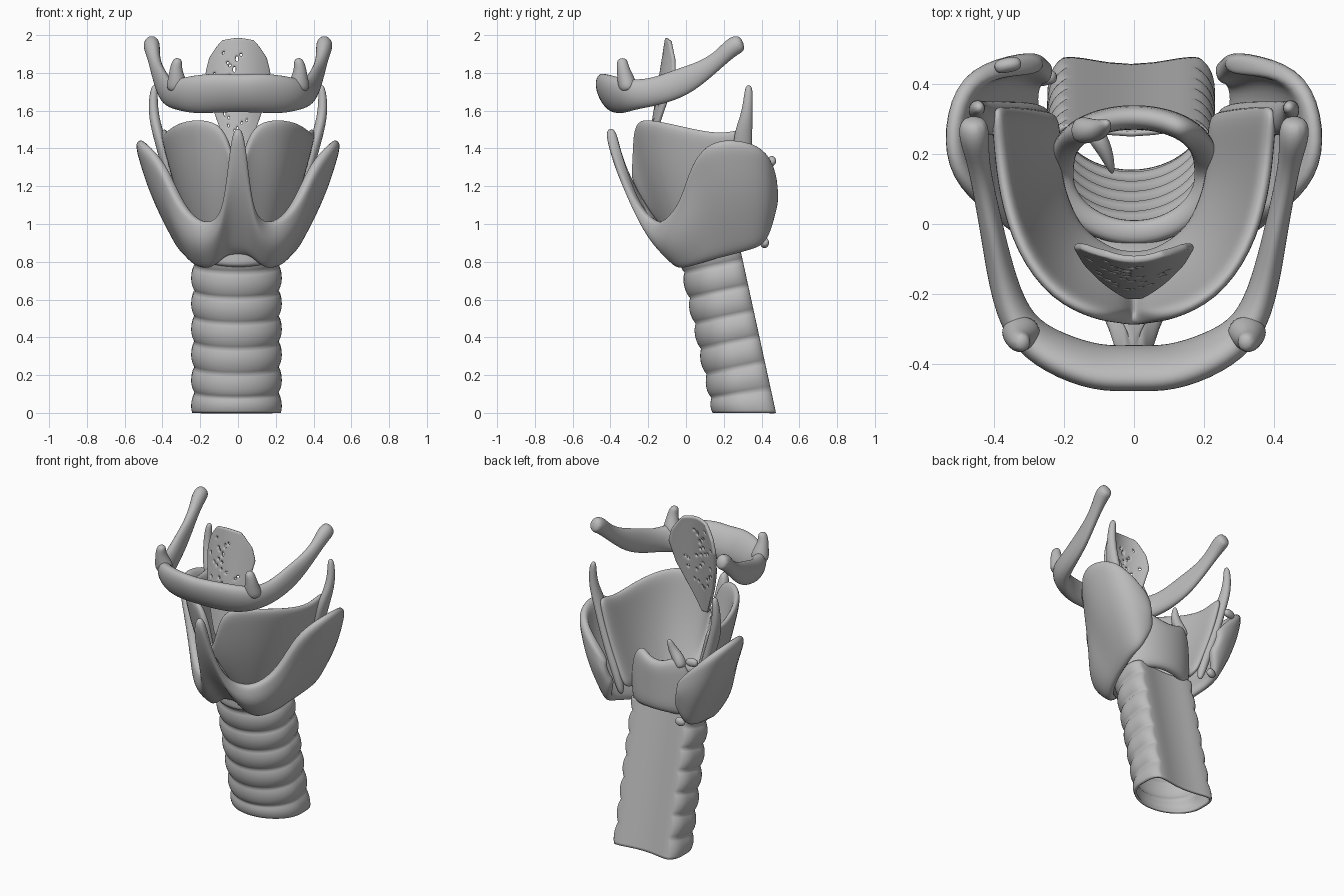
import bpy, bmesh, math, random
from mathutils import Vector

random.seed(4)
if "Cube" in bpy.data.objects:
    bpy.data.objects.remove(bpy.data.objects["Cube"])

GREY = (0.5, 0.5, 0.5, 1)
grey = bpy.data.materials.new("cartilage_grey")
grey.use_nodes = True
grey.diffuse_color = GREY
grey.node_tree.nodes["Principled BSDF"].inputs["Base Color"].default_value = GREY


def finish(name, bm, thick=0, offset=-1, levels=2):
    """Turn a bmesh into a smooth object, with optional wall thickness."""
    mesh = bpy.data.meshes.new(name)
    bm.to_mesh(mesh)
    bm.free()
    obj = bpy.data.objects.new(name, mesh)
    bpy.context.collection.objects.link(obj)
    mesh.materials.append(grey)
    for p in mesh.polygons:
        p.use_smooth = True
    if thick:
        s = obj.modifiers.new("wall", "SOLIDIFY")
        s.thickness, s.offset = thick, offset
    if levels:
        s = obj.modifiers.new("smooth", "SUBSURF")
        s.levels = s.render_levels = levels
    return obj


def grid(columns, closed=False, skip=()):
    """Skin a list of equally long point columns."""
    bm = bmesh.new()
    cols = [[bm.verts.new(p) for p in c] for c in columns]
    pairs = list(zip(cols, cols[1:] + cols[:1])) if closed else list(zip(cols, cols[1:]))
    for i, (a, b) in enumerate(pairs):
        for j in range(len(a) - 1):
            if (i, j) not in skip:
                bm.faces.new((a[j], b[j], b[j + 1], a[j + 1]))
    return bm


def tube(name, pts, sides=8, lean=0):
    """Loft ellipses along a path of (x, y, z, half width, half height)."""
    bm = bmesh.new()
    path = [Vector(p[:3]) for p in pts]
    rings = []
    for i, p in enumerate(path):
        d = (path[min(i + 1, len(path) - 1)] - path[max(i - 1, 0)]).normalized()
        ref = Vector((0, 0, 1)) if abs(d.z) < 0.8 else Vector((0, 1, 0))
        side = d.cross(ref).normalized()
        up = side.cross(d)
        # Tip the upper edge forward towards the front
        up.y -= lean * max(0, -p.y)
        w, h = pts[i][3:]
        rings.append([bm.verts.new(p + side * w * math.cos(a) + up * h * math.sin(a))
                      for a in (math.tau * k / sides for k in range(sides))])
    for a, b in zip(rings, rings[1:]):
        for k in range(sides):
            n = (k + 1) % sides
            bm.faces.new((a[k], a[n], b[n], b[k]))
    bm.faces.new(rings[0][::-1])
    bm.faces.new(rings[-1])
    bmesh.ops.recalc_face_normals(bm, faces=bm.faces)
    return finish(name, bm)


def flip(pts):
    return [(-p[0],) + tuple(p[1:]) for p in pts]


def shield(name, half, bulge, front_bulge, thick, rows=6):
    """Wrapped symmetric sheet from (bottom, top) pairs, front to back."""
    full = [flip(c) for c in half[:0:-1]] + half
    columns = []
    for low, high in full:
        low, high = Vector(low), Vector(high)
        col = []
        for j in range(rows + 1):
            t = j / rows
            p = low.lerp(high, t)
            out = Vector((p.x, p.y - 0.15, 0)).normalized()
            amount = bulge + front_bulge * max(0, -out.y)
            col.append(p + out * amount * math.sin(math.pi * t))
        columns.append(col)
    return finish(name, grid(columns), thick)


# Outer shield with a central front spike and two raised, inward-curling wings
shield("outer_shield", [
    ((0, -.07, .82), (0, -.435, 1.515)), ((.04, -.07, .82), (.045, -.425, 1.475)),
    ((.08, -.06, .80), (.07, -.265, 1.1)), ((.14, -.05, .75), (.14, -.165, 1.01)),
    ((.2, 0, .755), (.23, -.125, 1.02)), ((.24, .07, .775), (.33, -.035, 1.12)),
    ((.27, .15, .8), (.42, .015, 1.33)), ((.29, .24, .82), (.54, .12, 1.435)),
    ((.31, .33, .845), (.56, .27, 1.445)), ((.3, .42, .87), (.51, .43, 1.405)),
    ((.25, .45, .95), (.37, .48, 1.3)), ((.22, .455, 1.04), (.25, .48, 1.18))],
    .03, .035, .06)

# Inner wall inside the shield
shield("inner_wall", [
    ((0, -.1, .95), (0, -.3, 1.2)), ((.05, -.1, .94), (.05, -.29, 1.42)),
    ((.1, -.08, .93), (.11, -.285, 1.54)), ((.17, -.03, .92), (.24, -.23, 1.555)),
    ((.21, .05, .92), (.345, -.09, 1.53)), ((.235, .13, .92), (.395, .08, 1.49)),
    ((.24, .22, .93), (.41, .22, 1.475)), ((.24, .32, .94), (.42, .34, 1.52))], .015, .01, .045)

# Horns along the rear edges of the inner wall
horn = [(.44, .333, 1.74, .018, .02), (.45, .33, 1.66, .026, .027), (.445, .32, 1.56, .03, .036),
        (.415, .295, 1.45, .033, .06), (.36, .31, 1.25, .033, .045), (.28, .31, 1.03, .033, .04),
        (.25, .31, .9, .02, .02)]
tube("left_wall_horn", horn)
tube("right_wall_horn", flip(horn))

# Floating horseshoe bone above, with two small upright horns
arm = [(0, -.41, 1.69, .062, .105), (.1, -.415, 1.695, .06, .11), (.23, -.37, 1.685, .06, .11),
       (.33, -.3, 1.685, .055, .085), (.375, -.17, 1.695, .044, .075), (.405, -.02, 1.75, .036, .082),
       (.43, .1, 1.815, .033, .055), (.447, .19, 1.885, .034, .045), (.457, .25, 1.945, .048, .055),
       (.46, .305, 1.962, .04, .048)]
tube("horseshoe_bone", flip(arm[:0:-1]) + arm, 10, .8)
small_horn = [(.32, -.3, 1.70, .075, .06), (.325, -.32, 1.77, .05, .05),
              (.33, -.335, 1.83, .034, .034), (.315, -.34, 1.88, .026, .03)]
tube("left_small_horn", small_horn)
tube("right_small_horn", flip(small_horn))

# Leaf-shaped flap with scattered small holes
profile = [(1.32, .02), (1.42, .06), (1.52, .1), (1.65, .145), (1.8, .17), (1.88, .15),
           (1.94, .11), (1.985, .07)]


def leaf_width(z):
    for (z0, w0), (z1, w1) in zip(profile, profile[1:]):
        if z <= z1:
            return w0 + (w1 - w0) * (z - z0) / (z1 - z0)
    return profile[-1][1]


NU, NV = 26, 48
leaf = []
for i in range(NU + 1):
    u = 2 * i / NU - 1
    col = []
    for j in range(NV + 1):
        t = j / NV
        z = 1.32 + .665 * t - .012 * u * u * t
        x = u * leaf_width(z)
        col.append((x, -.205 + .105 * t + 2.4 * x * x, z))
    leaf.append(col)
holes = {(random.randrange(3, NU - 3), j) for j in range(12, NV - 5)}
finish("leaf_flap", grid(leaf, skip=holes), .022, 0, 1)

# Ring cartilage with a tall rear plate
ring = []
for k in range(32):
    a = math.tau * k / 32
    c, s = math.cos(a), math.sin(a)
    back = max(0, s)
    low = .82 + .05 * s
    high = .96 + .06 * s + .23 * min(1, back * 1.5) - .05 * max(0, s - .85) / .15
    ry = .2 * abs(s) ** (.75 if s > 0 else 1) * (1 if s > 0 else -1)
    ring.append([(.235 * c * (1 + .06 * math.sin(math.pi * t)), .14 + ry,
                  low + (high - low) * t) for t in (0, .33, .67, 1)])
finish("ring_cartilage", grid(ring, closed=True), .07)

# Small pyramid piece on one side of the ring
tube("pyramid_piece", [(-.165, .27, 1.17, .035, .045), (-.13, .265, 1.23, .04, .04),
                       (-.09, .27, 1.28, .03, .03), (-.075, .29, 1.35, .014, .014)])
tube("pyramid_process", [(-.12, .27, 1.24, .035, .035), (-.08, .21, 1.22, .025, .035),
                         (-.06, .14, 1.19, .008, .012)])

# Little nodules behind the right wing
tube("upper_nodule", [(-.4, .445, 1.33, .02, .02), (-.36, .455, 1.335, .025, .035),
                      (-.32, .46, 1.33, .02, .02)])
tube("lower_nodule", [(-.28, .405, .89, .02, .02), (-.25, .42, .9, .025, .035),
                      (-.22, .42, .91, .02, .02)])

# Ribbed, leaning windpipe with a flat hollowed back
PITCH, ROWS, SIDES = .135, 64, 64
pipe = []
for k in range(SIDES):
    a = math.tau * k / SIDES
    c, s = math.cos(a), math.sin(a)
    col = []
    for j in range(ROWS + 1):
        h = .86 * j / ROWS
        rib = abs(math.sin(math.pi * (h + .03) / PITCH)) ** .7
        r = .91 + .09 * rib
        if s > 0:
            wide = .24 * math.copysign(abs(c) ** .55, c)
            x = wide * (r if s < .8 else .95)
            y = .165 * s ** .5 - .045 * max(0, 1 - (wide / .2) ** 2)
        else:
            x, y = .24 * c * r, .2 * s * r
        z = h + .2 * y * min(1, h / .15)
        col.append((x - .008, .337 - .218 * z + y, z))
    pipe.append(col)
finish("windpipe", grid(pipe, closed=True), .015, -1, 0)
